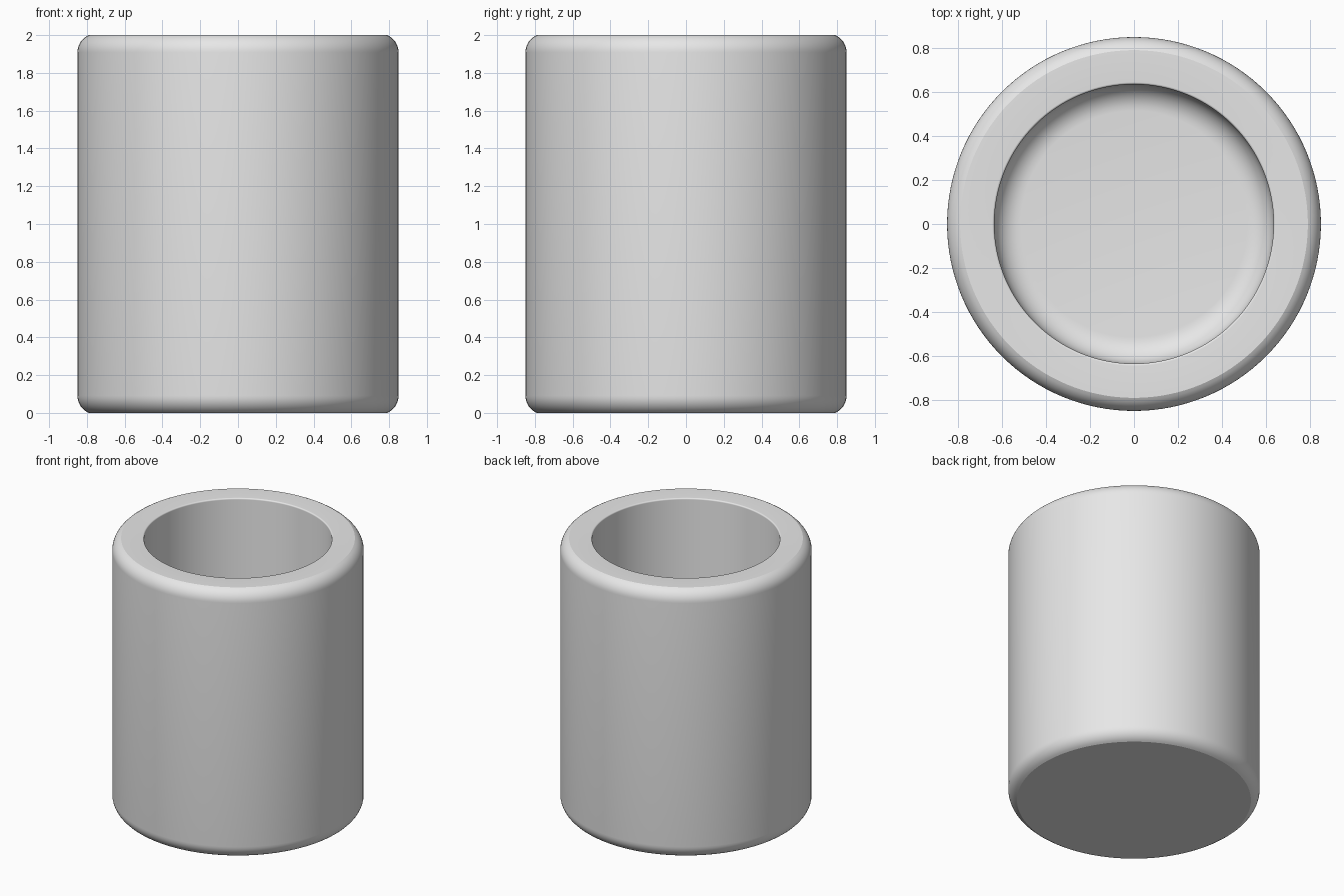
import bpy
import bmesh
from math import sin, cos, pi, radians

old = bpy.data.objects.get("Cube")
if old:
    bpy.data.objects.remove(old, do_unlink=True)

HEIGHT, OUTER, INNER, FLOOR = 2.0, 0.85, 0.635, 0.2
EDGE, FILLET, RIM, STEPS, SIDES = 0.1, 0.12, 0.01, 8, 128


def arc(cx, cz, radius, start, end):
    """Points (radius, height) along an arc, angles in degrees."""
    angles = [radians(start + (end - start) * i / STEPS) for i in range(STEPS + 1)]
    return [(cx + radius * cos(a), cz + radius * sin(a)) for a in angles]


# Cross-section from the underside, up the outer wall, down into the hollow
cut = 66
lift = EDGE * sin(radians(cut))
profile = [(0, 0)]
profile += arc(OUTER - EDGE, lift, EDGE, -cut, 0)
profile += arc(OUTER - EDGE, HEIGHT - lift, EDGE, 0, cut)
profile += arc(INNER + RIM, HEIGHT - RIM, RIM, 90, 180)
profile += arc(INNER - FILLET, FLOOR + FILLET, FILLET, 0, -90)
profile += [(0, FLOOR)]

# Revolve the section into a closed cup
bm = bmesh.new()
verts = [bm.verts.new((r, 0, z)) for r, z in profile]
edges = [bm.edges.new(pair) for pair in zip(verts, verts[1:])]
bmesh.ops.spin(bm, geom=verts + edges, cent=(0, 0, 0), axis=(0, 0, 1),
               angle=2 * pi, steps=SIDES, use_merge=True)
bmesh.ops.remove_doubles(bm, verts=bm.verts, dist=0.0001)
bmesh.ops.recalc_face_normals(bm, faces=bm.faces)
mesh = bpy.data.meshes.new("cup")
bm.to_mesh(mesh)
bm.free()
cup = bpy.data.objects.new("cup", mesh)
bpy.context.collection.objects.link(cup)

# Plain grey finish
grey = bpy.data.materials.new("light_grey")
grey.use_nodes = True
color = (0.8, 0.8, 0.8, 1)
grey.diffuse_color = color
grey.node_tree.nodes["Principled BSDF"].inputs["Base Color"].default_value = color
mesh.materials.append(grey)

# Smooth walls with crisp borders around the flat ends
bpy.ops.object.select_all(action="DESELECT")
cup.select_set(True)
bpy.context.view_layer.objects.active = cup
bpy.ops.object.shade_smooth_by_angle(angle=radians(20))
